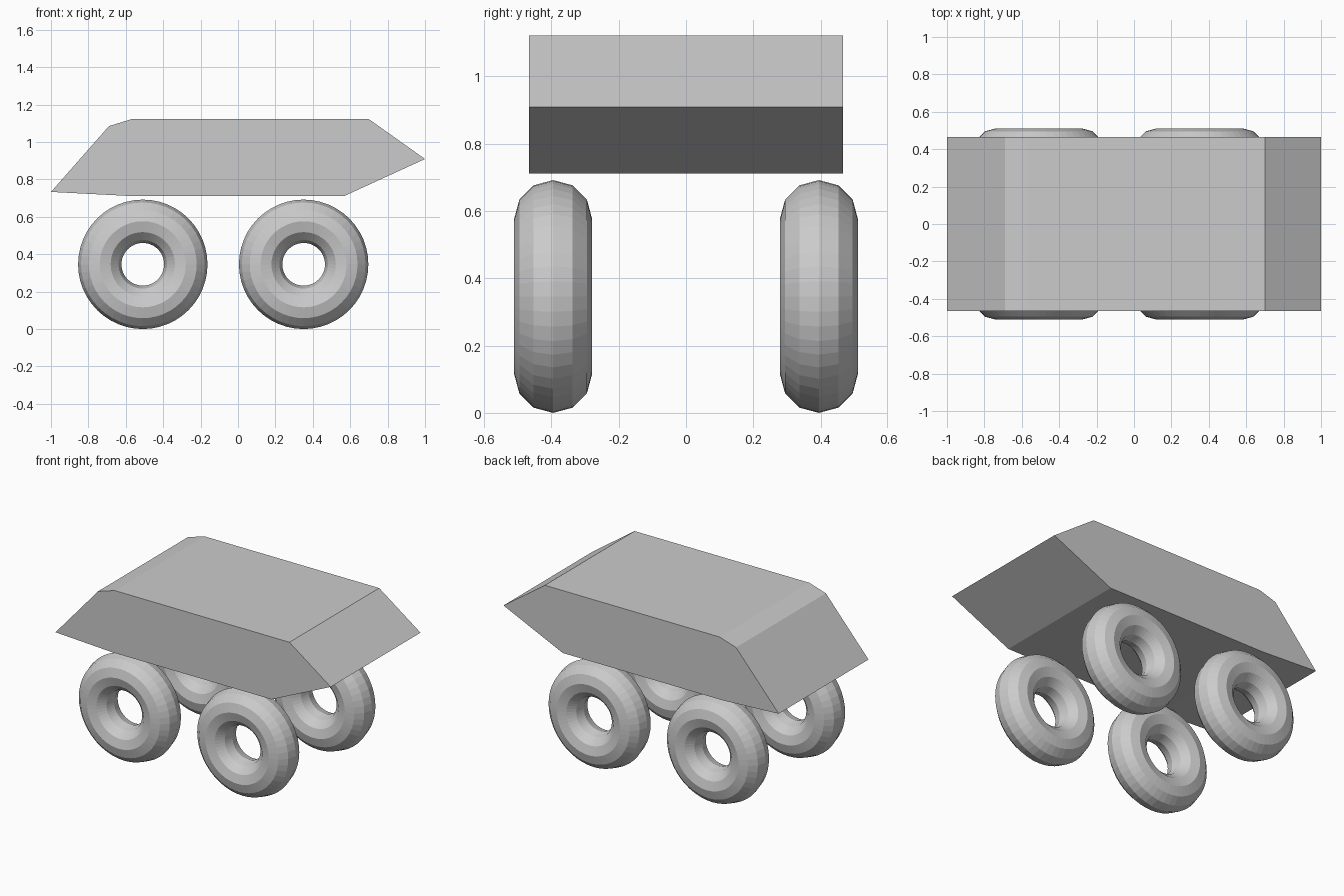
import bpy, bmesh
from math import pi

if "Cube" in bpy.data.objects:
    bpy.data.objects.remove(bpy.data.objects["Cube"])

# Hull: side profile extruded across the width
PROFILE = [(-1.0, 0.733), (-0.59, 0.712), (0.57, 0.712), (1.0, 0.909),
           (0.70, 1.122), (-0.57, 1.122), (-0.69, 1.085)]
HALF_WIDTH = 0.466

bm = bmesh.new()
side = bm.faces.new([bm.verts.new((x, -HALF_WIDTH, z)) for x, z in PROFILE])
extruded = bmesh.ops.extrude_face_region(bm, geom=[side], use_keep_orig=True)
moved = [g for g in extruded["geom"] if isinstance(g, bmesh.types.BMVert)]
bmesh.ops.translate(bm, verts=moved, vec=(0, 2 * HALF_WIDTH, 0))
bmesh.ops.recalc_face_normals(bm, faces=bm.faces)
mesh = bpy.data.meshes.new("hull")
bm.to_mesh(mesh)
bm.free()
hull = bpy.data.objects.new("hull", mesh)
bpy.context.collection.objects.link(hull)


# Wheels: upright faceted rings
def add_wheel(name, x, y):
    bpy.ops.mesh.primitive_torus_add(
        major_radius=0.23, minor_radius=0.116,
        major_segments=48, minor_segments=12,
        location=(x, y, 0.346), rotation=(pi / 2, 0, 0))
    bpy.context.object.name = name


for end, x in (("rear", -0.509), ("front", 0.351)):
    for side_name, y in (("right", -0.395), ("left", 0.395)):
        add_wheel(f"{end}_{side_name}_wheel", x, y)
